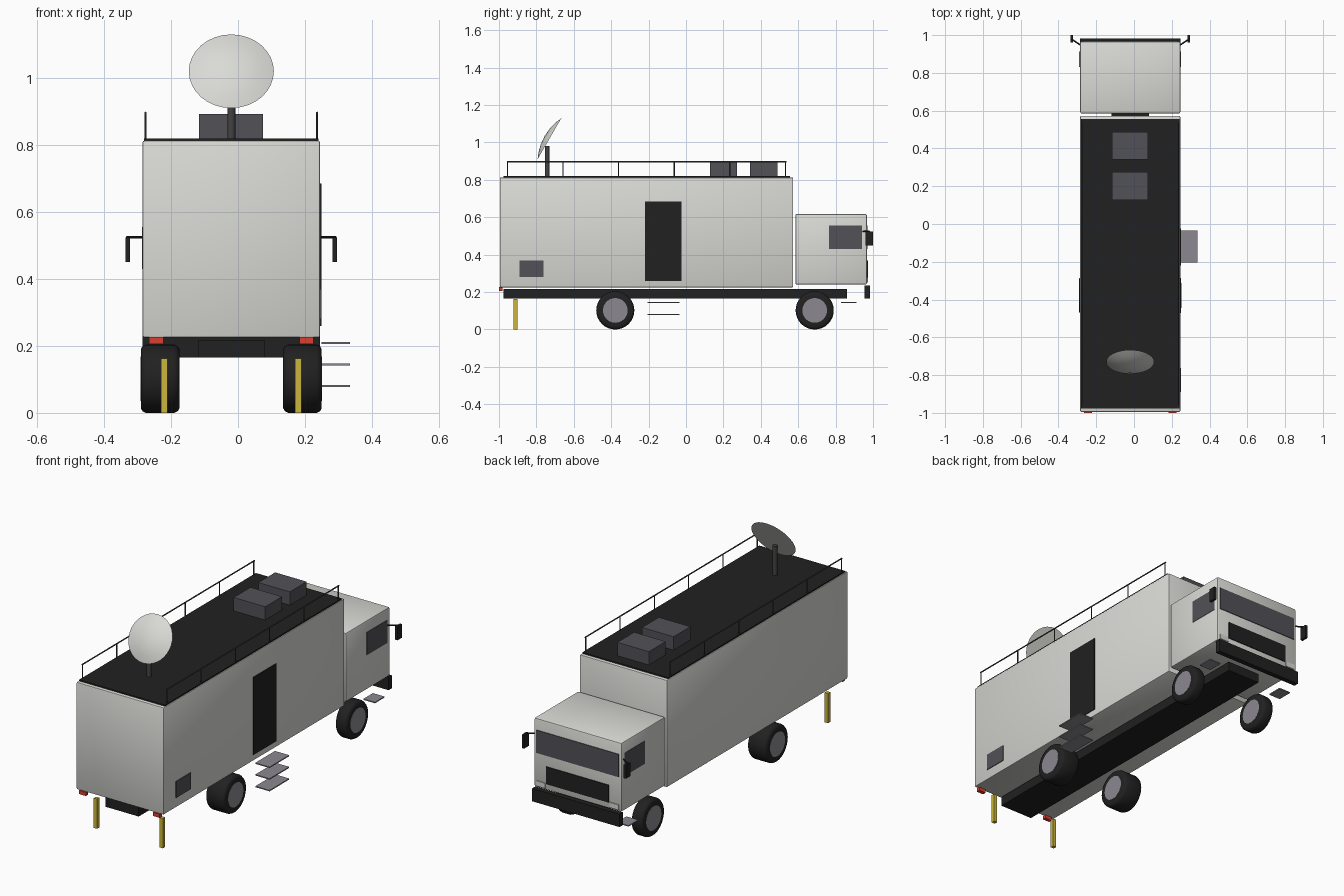
import bpy, bmesh, math
from mathutils import Vector, Matrix

if "Cube" in bpy.data.objects:
    bpy.data.objects.remove(bpy.data.objects["Cube"])

CX = -0.02  # centre line of the truck body


def mat(name, r, g, b):
    m = bpy.data.materials.new(name)
    m.diffuse_color = (r, g, b, 1)
    m.use_nodes = True
    m.node_tree.nodes["Principled BSDF"].inputs["Base Color"].default_value = m.diffuse_color
    return m


WHITE = mat("body_white", 0.70, 0.70, 0.67)
BLACK = mat("black", 0.015, 0.015, 0.015)
GLASS = mat("dark_grey", 0.085, 0.083, 0.096)
METAL = mat("mid_grey", 0.26, 0.25, 0.28)
STEEL = mat("steel", 0.055, 0.055, 0.06)
YELLOW = mat("yellow", 0.60, 0.47, 0.045)
RED = mat("red", 0.70, 0.05, 0.03)


def finish(bm, name, material, smooth=False):
    bmesh.ops.recalc_face_normals(bm, faces=bm.faces)
    me = bpy.data.meshes.new(name)
    bm.to_mesh(me)
    bm.free()
    me.materials.append(material)
    ob = bpy.data.objects.new(name, me)
    bpy.context.collection.objects.link(ob)
    if smooth:
        bpy.ops.object.select_all(action='DESELECT')
        ob.select_set(True)
        bpy.context.view_layer.objects.active = ob
        bpy.ops.object.shade_smooth_by_angle(angle=math.radians(35))
    return ob


def box(name, x, y, z, material, bevel=0):
    """Box from (min, max) ranges."""
    bm = bmesh.new()
    bmesh.ops.create_cube(bm, size=1)
    for v in bm.verts:
        v.co = [r[0] + (c + 0.5) * (r[1] - r[0]) for c, r in zip(v.co, (x, y, z))]
    if bevel:
        bmesh.ops.bevel(bm, geom=bm.edges[:], offset=bevel, segments=2,
                        profile=0.5, affect='EDGES')
    return finish(bm, name, material, bool(bevel))


def both(name, x, y, z, material):
    """Two boxes mirrored about the centre line; x is the distance from it."""
    for s, tag in ((1, "right"), (-1, "left")):
        xs = sorted((CX + s * x[0], CX + s * x[1]))
        box(f"{name}_{tag}", xs, y, z, material)


def rod(name, a, b, r, material, seg=8):
    a, b = Vector(a), Vector(b)
    bm = bmesh.new()
    bmesh.ops.create_cone(bm, cap_ends=True, segments=seg, radius1=r, radius2=r,
                          depth=(b - a).length)
    q = (b - a).to_track_quat('Z', 'Y').to_matrix().to_4x4()
    bm.transform(Matrix.Translation((a + b) / 2) @ q)
    return finish(bm, name, material, True)


def lathe(name, profile, matrix, material, seg=32):
    """Spin an (r, h) profile about z, then place it."""
    bm = bmesh.new()
    vs = [bm.verts.new((r, 0, h)) for r, h in profile]
    es = [bm.edges.new(p) for p in zip(vs, vs[1:])]
    bmesh.ops.spin(bm, geom=vs + es, cent=(0, 0, 0), axis=(0, 0, 1),
                   angle=math.tau, steps=seg)
    bmesh.ops.remove_doubles(bm, verts=bm.verts, dist=1e-5)
    bm.transform(matrix)
    return finish(bm, name, material, True)


# Body, cab, chassis
box("cargo_box", (-0.285, 0.245), (-0.995, 0.573), (0.225, 0.813), WHITE, 0.006)
box("roof_deck", (-0.28, 0.24), (-0.977, 0.555), (0.81, 0.82), BLACK)
box("cab", (-0.285, 0.245), (0.585, 0.967), (0.24, 0.618), WHITE, 0.008)
box("chassis", (CX - 0.1, CX + 0.1), (-0.975, 0.86), (0.165, 0.216), BLACK)
box("front_bumper", (-0.285, 0.245), (0.955, 0.983), (0.165, 0.236), BLACK)

# Cab front and side details
box("windscreen", (CX - 0.25, CX + 0.25), (0.963, 0.971), (0.43, 0.555), GLASS)
box("grille", (CX - 0.19, CX + 0.19), (0.963, 0.972), (0.275, 0.37), BLACK)
both("headlight", (0.195, 0.25), (0.963, 0.972), (0.25, 0.278), WHITE)
both("side_window", (0.26, 0.267), (0.765, 0.942), (0.43, 0.555), GLASS)
both("cab_step", (0.20, 0.27), (0.83, 0.912), (0.142, 0.148), METAL)

# Mirrors
both("mirror", (0.302, 0.316), (0.96, 1.0), (0.45, 0.524), BLACK)
for s in (1, -1):
    rod("mirror_arm", (CX + s * 0.26, 0.945, 0.524), (CX + s * 0.312, 0.98, 0.524),
        0.004, BLACK)

# Side door, folding steps, hatch
box("side_door", (0.241, 0.249), (-0.22, -0.024), (0.26, 0.685), BLACK)
for i in range(3):
    z = 0.08 + i * 0.064
    box("entry_step", (0.249, 0.335), (-0.205, -0.035), (z - 0.003, z + 0.003), METAL)
box("side_hatch", (0.241, 0.249), (-0.89, -0.762), (0.28, 0.37), GLASS)

# Rear lights and stabiliser legs
both("tail_light", (0.203, 0.245), (-1.0, -0.98), (0.206, 0.226), RED)
both("stabiliser_leg", (0.19, 0.21), (-0.922, -0.902), (0.0, 0.163), YELLOW)

# Wheels: (y, inner, outer distance from the centre line)
for end, y, a, b in (("rear", -0.378, 0.155, 0.27), ("front", 0.688, 0.195, 0.265)):
    h = (b - a) / 2
    tyre = [(0.064, -h), (0.088, -h), (0.097, -h + 0.005), (0.102, -h + 0.015),
            (0.102, h - 0.015), (0.097, h - 0.005), (0.088, h), (0.064, h), (0.064, -h)]
    hub = [(0, -h - 0.001), (0.066, -h - 0.001), (0.066, h + 0.001), (0, h + 0.001)]
    for s in (1, -1):
        m = (Matrix.Translation((CX + s * (a + b) / 2, y, 0.102))
             @ Matrix.Rotation(math.pi / 2, 4, 'Y'))
        lathe(end + "_tyre", tyre, m, BLACK)
        lathe(end + "_hub", hub, m, METAL)

# Roof rails
for s in (1, -1):
    x = CX + s * 0.256
    rod("roof_rail", (x, -0.957, 0.896), (x, 0.538, 0.896), 0.0035, STEEL)
    for i in range(6):
        y = -0.954 + i * 0.297
        rod("rail_post", (x, y, 0.815), (x, y, 0.896), 0.003, STEEL)

# Roof air conditioners
for y in (0.128, 0.342):
    box("air_conditioner", (-0.116, 0.075), (y, y + 0.146), (0.818, 0.893), GLASS)

# Satellite dish on its mast, tipped 30 degrees upward
rod("dish_mast", (CX, -0.742, 0.815), (CX, -0.742, 0.98), 0.012, STEEL, 16)
dish = [(0, 0), (0.127, 0), (0.09, 0.015), (0.05, 0.025), (0, 0.03)]
lathe("dish", dish, Matrix.Translation((CX, -0.73, 1.02))
      @ Matrix.Rotation(math.radians(60), 4, 'X'), WHITE)
